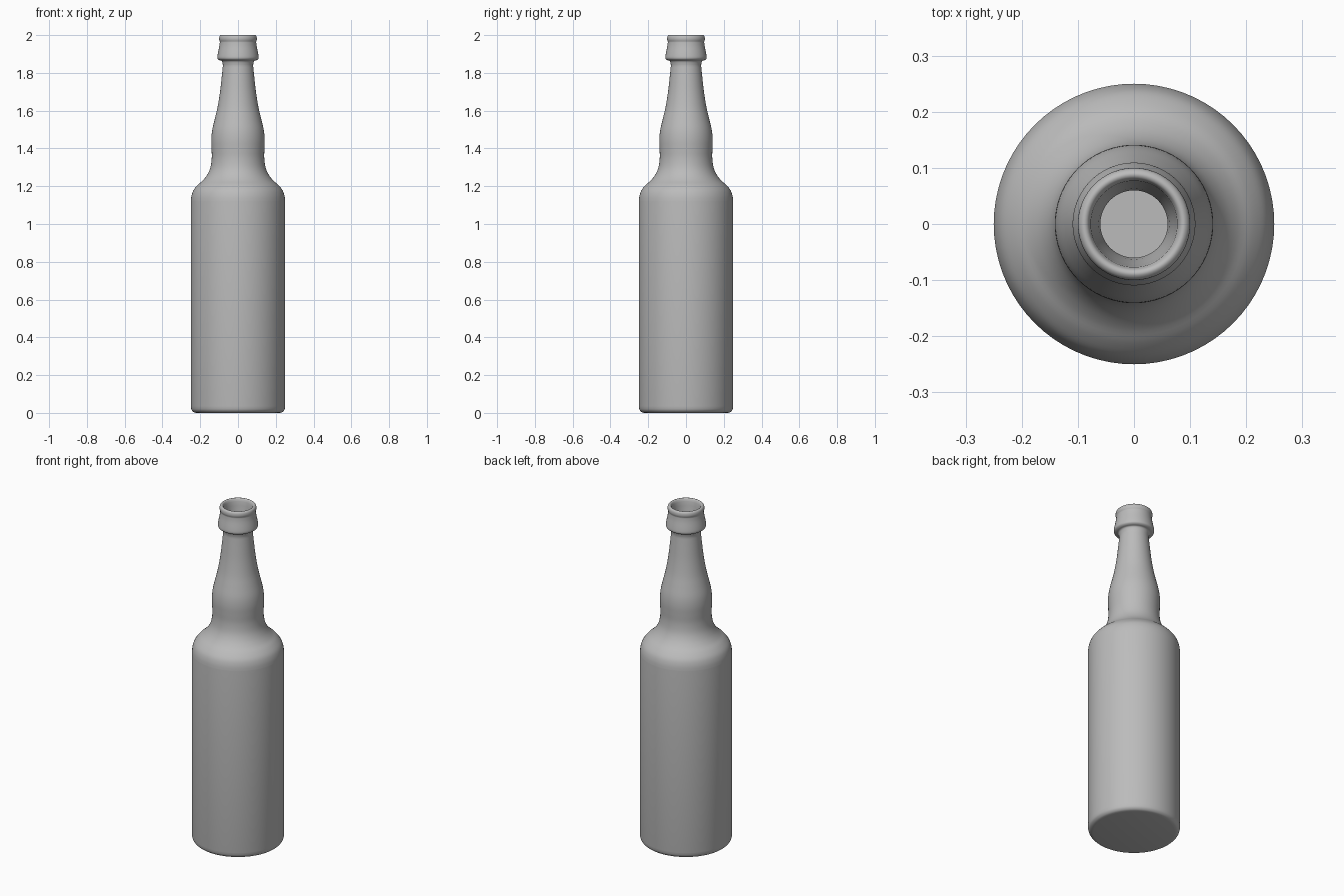
import bpy, math
from mathutils import Vector

if "Cube" in bpy.data.objects:
    bpy.data.objects.remove(bpy.data.objects["Cube"])

glass = bpy.data.materials.new("grey_glass")
glass.use_nodes = True
glass.diffuse_color = (0.5, 0.5, 0.5, 1)
glass.node_tree.nodes["Principled BSDF"].inputs["Base Color"].default_value = (0.5, 0.5, 0.5, 1)


def smooth_path(points, steps=4):
    """Pass a rounded curve through a list of (radius, height) points."""
    pts = [Vector(p) for p in points]
    pts = [pts[0]] + pts + [pts[-1]]
    path = []
    for a, b, c, d in zip(pts, pts[1:], pts[2:], pts[3:]):
        for i in range(steps):
            t = i / steps
            path.append(b + 0.5 * t * ((c - a) + t * ((2 * a - 5 * b + 4 * c - d)
                        + t * (3 * (b - c) + d - a))))
    return path + [pts[-1]]


def lathe(name, profile, sides=72):
    """Spin a profile around z, closing each end that lies on the axis."""
    verts, rings, faces = [], [], []
    for r, z in profile:
        count = 1 if r < 1e-5 else sides
        rings.append([len(verts) + k for k in range(count)])
        for k in range(count):
            a = math.tau * k / sides
            verts.append((r * math.cos(a), r * math.sin(a), z))
    for low, high in zip(rings, rings[1:]):
        for k in range(sides):
            n = (k + 1) % sides
            if len(low) == 1:
                faces.append((low[0], high[n], high[k]))
            elif len(high) == 1:
                faces.append((low[k], low[n], high[0]))
            else:
                faces.append((low[k], low[n], high[n], high[k]))
    mesh = bpy.data.meshes.new(name)
    mesh.from_pydata(verts, [], faces)
    mesh.materials.append(glass)
    obj = bpy.data.objects.new(name, mesh)
    bpy.context.collection.objects.link(obj)
    bpy.ops.object.select_all(action="DESELECT")
    obj.select_set(True)
    bpy.context.view_layer.objects.active = obj
    bpy.ops.object.shade_smooth_by_angle(angle=math.radians(40))
    return obj


# Outer wall: rounded foot, straight body, shoulder and bulged neck
foot = smooth_path([(0.22, 0), (0.235, 0.004), (0.246, 0.016), (0.25, 0.035)])
shoulder = smooth_path([(0.25, 1.12), (0.246, 1.15), (0.235, 1.18), (0.212, 1.208),
                        (0.185, 1.232), (0.162, 1.262), (0.146, 1.3), (0.139, 1.35),
                        (0.14, 1.4), (0.141, 1.45), (0.136, 1.5), (0.122, 1.56),
                        (0.108, 1.62), (0.095, 1.7), (0.086, 1.78), (0.08, 1.84)])

# Flared collar and rounded lip
collar = smooth_path([(0.08, 1.84), (0.085, 1.862), (0.1, 1.868), (0.109, 1.878),
                      (0.107, 1.9), (0.099, 1.94), (0.096, 1.965)])
lip = smooth_path([(0.096, 1.965), (0.1, 1.978), (0.098, 1.993), (0.09, 2),
                   (0.082, 1.997), (0.077, 1.985)])

# Inner wall down to the inside floor
inside = smooth_path([(0.075, 1.96), (0.06, 1.84), (0.068, 1.76), (0.09, 1.62),
                      (0.118, 1.5), (0.122, 1.42), (0.121, 1.35), (0.13, 1.29),
                      (0.168, 1.232), (0.215, 1.18), (0.23, 1.12)], 3)

lathe("bottle", [Vector((0, 0))] + foot + shoulder + collar[1:] + lip[1:] + inside
      + [Vector((0.23, 0.04)), Vector((0.215, 0.02)), Vector((0, 0.02))])
